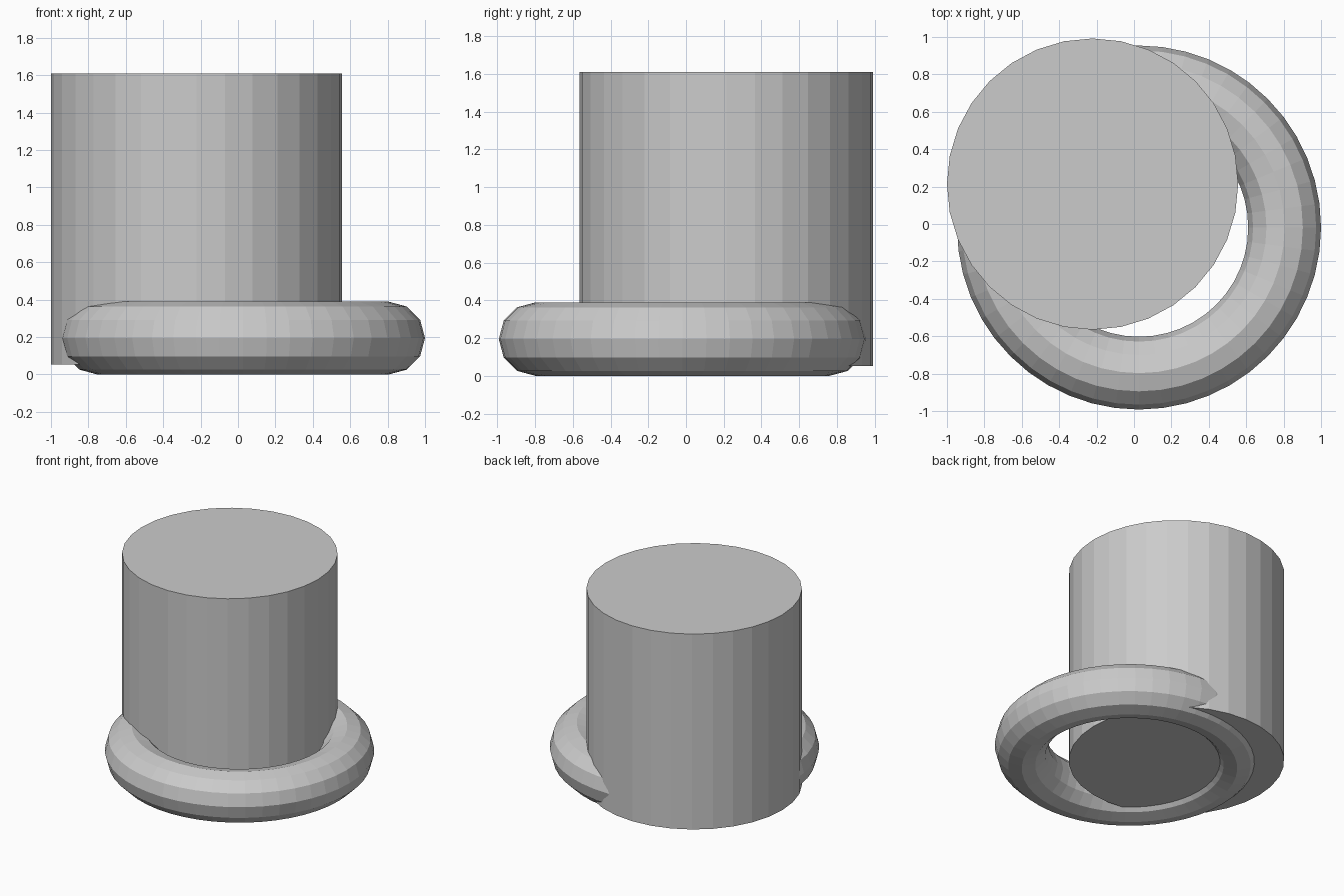
import bpy

if "Cube" in bpy.data.objects:
    bpy.data.objects.remove(bpy.data.objects["Cube"])

S = 0.7785  # shared unit: cylinder radius and ring major radius

# One plain grey for the whole model
grey = bpy.data.materials.new("light grey")
grey.diffuse_color = (0.6, 0.6, 0.6, 1.0)
grey.use_nodes = True
grey.node_tree.nodes["Principled BSDF"].inputs["Base Color"].default_value = grey.diffuse_color


def finish(name):
    obj = bpy.context.object
    obj.name = name
    obj.data.materials.append(grey)


# Ring lying on the ground
bpy.ops.mesh.primitive_torus_add(
    major_segments=48, minor_segments=12,
    major_radius=S, minor_radius=S * 0.25,
    location=(1.0 - S * 1.25, -0.992 + S * 1.25, S * 0.25))
finish("base_ring")

# Off-centre cylinder cutting through the ring
bpy.ops.mesh.primitive_cylinder_add(
    vertices=32, radius=S, depth=2 * S,
    location=(-1.0 + S, 0.992 - S, 0.053 + S))
finish("column")
